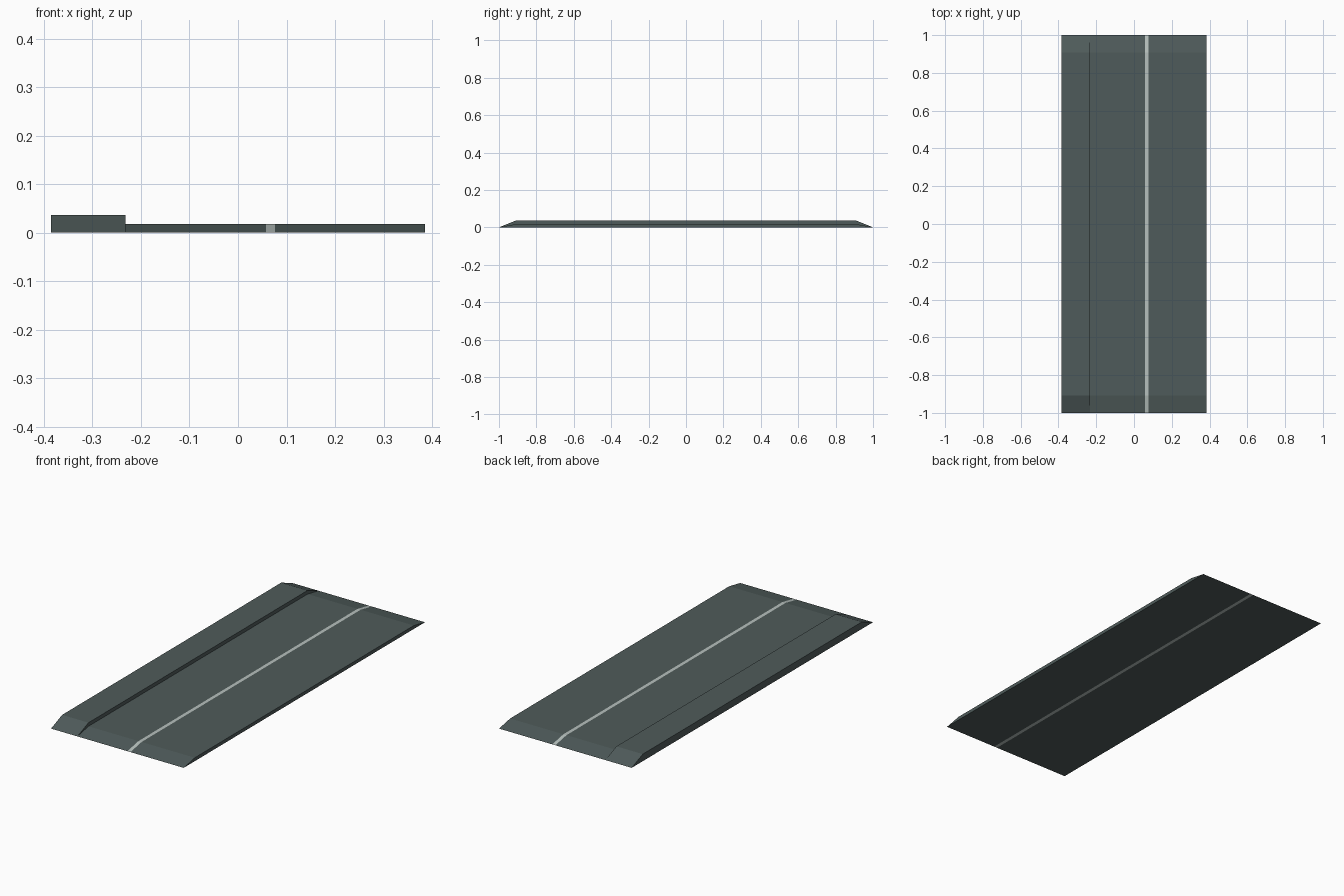
import bpy

if "Cube" in bpy.data.objects:
    bpy.data.objects.remove(bpy.data.objects["Cube"])


def material(name, rgb):
    m = bpy.data.materials.new(name)
    m.diffuse_color = (*rgb, 1)
    m.use_nodes = True
    m.node_tree.nodes["Principled BSDF"].inputs["Base Color"].default_value = m.diffuse_color
    return m


asphalt = material("dark slate", (0.078, 0.105, 0.103))
paint = material("pale grey", (0.47, 0.53, 0.51))


def slab(name, x0, x1, height, mat):
    """Long slab along y with both ends ramped down to the ground."""
    profile = [(-1, 0), (1, 0), (0.908, height), (-0.908, height)]
    n = len(profile)
    verts = [(x, y, z) for x in (x0, x1) for y, z in profile]
    faces = [tuple(reversed(range(n))), tuple(range(n, 2 * n))]
    faces += [(i, (i + 1) % n, n + (i + 1) % n, n + i) for i in range(n)]
    mesh = bpy.data.meshes.new(name)
    mesh.from_pydata(verts, [], faces)
    mesh.materials.append(mat)
    mesh.update()
    obj = bpy.data.objects.new(name, mesh)
    bpy.context.collection.objects.link(obj)


# Raised walkway, two road lanes and the painted centre line between them
slab("sidewalk", -0.385, -0.232, 0.037, asphalt)
slab("left_lane", -0.232, 0.058, 0.018, asphalt)
slab("centre_line", 0.058, 0.076, 0.018, paint)
slab("right_lane", 0.076, 0.385, 0.018, asphalt)
